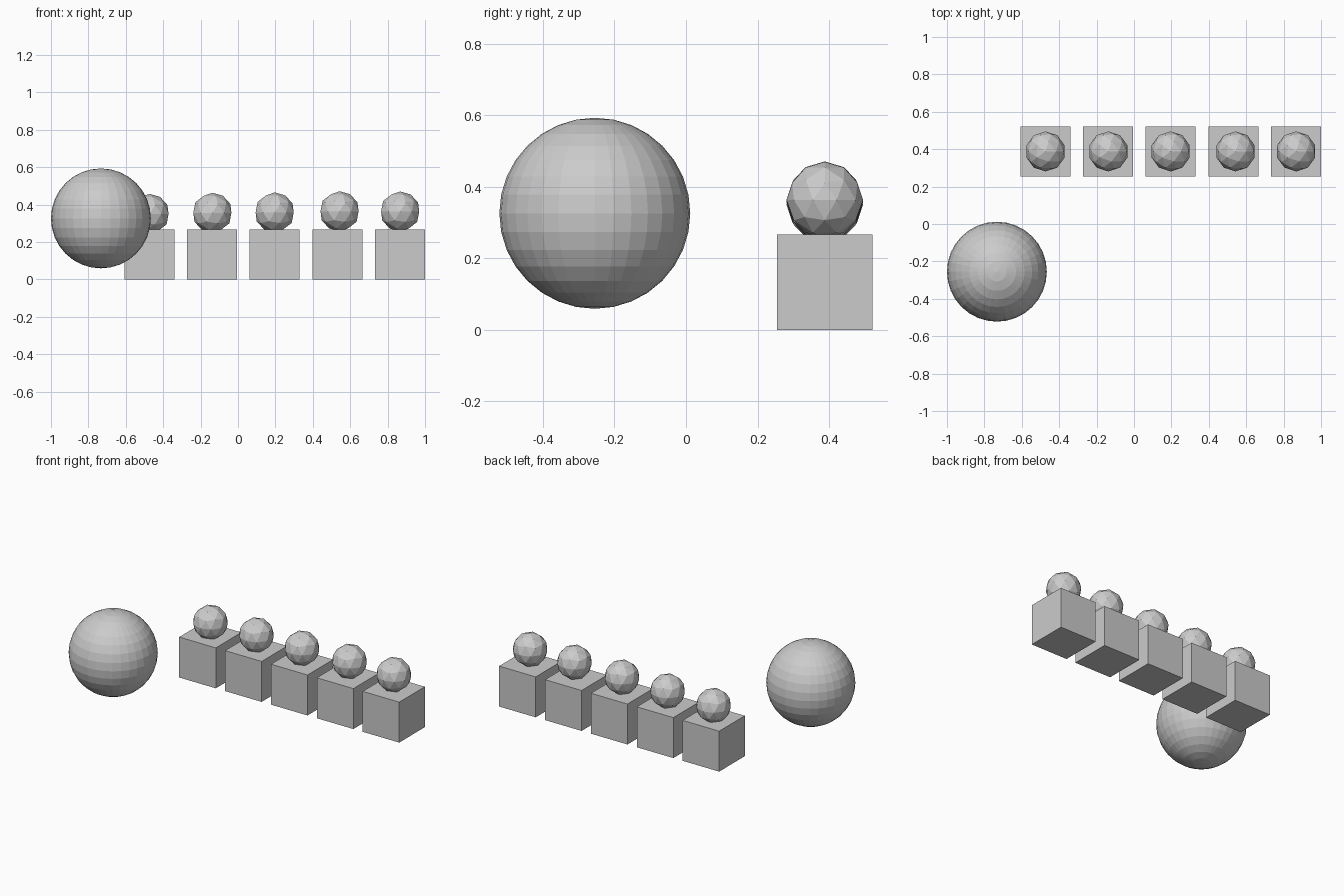
import bpy

if "Cube" in bpy.data.objects:
    bpy.data.objects.remove(bpy.data.objects["Cube"])

SIZE = 0.267   # pedestal cube edge
ROW_Y = 0.388

# large floating sphere
bpy.ops.mesh.primitive_uv_sphere_add(segments=32, ring_count=16, radius=SIZE,
                                     location=(-0.733, -0.255, 0.326))
bpy.context.object.name = "large_sphere"

# row of pedestals, each carrying a small faceted ball (x, centre z)
balls = [(-0.473, 0.350), (-0.137, 0.356), (0.196, 0.358), (0.543, 0.364), (0.867, 0.363)]
for i, (x, z) in enumerate(balls):
    bpy.ops.mesh.primitive_cube_add(size=SIZE, location=(-0.474 + 0.335 * i, ROW_Y, SIZE / 2))
    bpy.context.object.name = f"pedestal_{i + 1}"
    bpy.ops.mesh.primitive_ico_sphere_add(subdivisions=2, radius=0.107, location=(x, ROW_Y, z))
    bpy.context.object.name = f"small_ball_{i + 1}"
